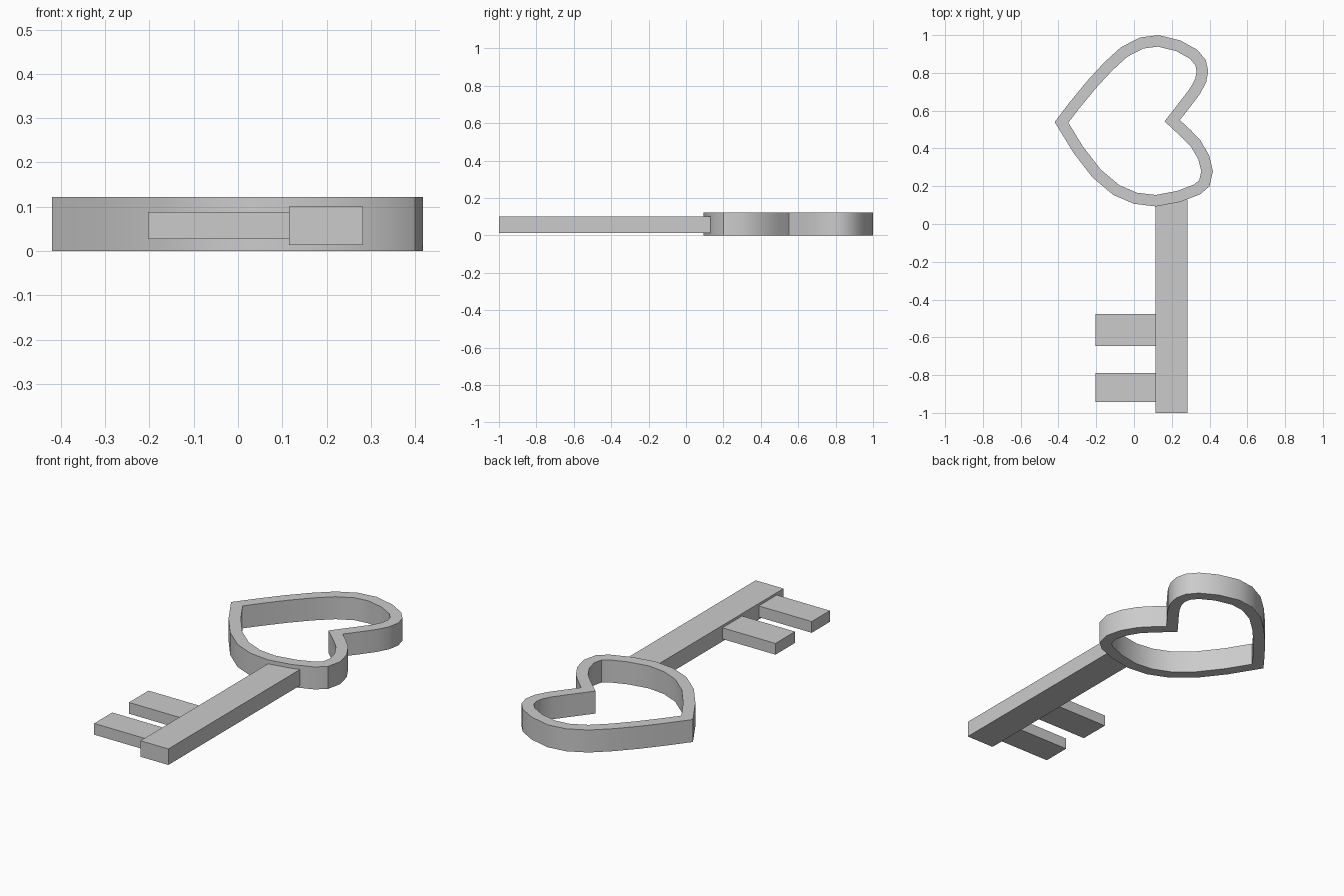
import bpy, bmesh
from mathutils import Vector

if "Cube" in bpy.data.objects:
    bpy.data.objects.remove(bpy.data.objects["Cube"])

# Outer outline of the heart bow, clockwise from the tip
OUTLINE = [(-.42, .54), (-.34, .645), (-.25, .755), (-.16, .853), (-.07, .935), (.03, .987),
           (.13, 1.0), (.245, .972), (.335, .922), (.38, .868), (.393, .81),
           (.382, .75), (.35, .69), (.305, .63), (.243, .55), (.3, .497), (.35, .445),
           (.397, .365), (.418, .28), (.4, .2), (.35, .157), (.245, .117),
           (.117, .093), (0, .107), (-.11, .154), (-.22, .247), (-.32, .376)]
WALL = .06


def inset(points, d):
    """Mitred inward offset of a clockwise loop."""
    pts = [Vector(p) for p in points]
    result = []
    for i, p in enumerate(pts):
        a = (p - pts[i - 1]).normalized()
        b = (pts[(i + 1) % len(pts)] - p).normalized()
        na, nb = Vector((a.y, -a.x)), Vector((b.y, -b.x))
        result.append(p + (na + nb) * d / (1 + na.dot(nb)))
    return result


def finish(name, bm):
    bmesh.ops.recalc_face_normals(bm, faces=bm.faces[:])
    mesh = bpy.data.meshes.new(name)
    bm.to_mesh(mesh)
    bm.free()
    ob = bpy.data.objects.new(name, mesh)
    bpy.context.collection.objects.link(ob)
    return ob


def ring(name, outer, inner, z0, z1):
    bm = bmesh.new()
    loops = [[bm.verts.new((p[0], p[1], z)) for p in pts]
             for pts, z in ((outer, z0), (outer, z1), (inner, z1), (inner, z0))]
    n = len(outer)
    for k in range(4):
        a, b = loops[k], loops[(k + 1) % 4]
        for i in range(n):
            j = (i + 1) % n
            bm.faces.new((a[i], a[j], b[j], b[i]))
    return finish(name, bm)


def box(name, lo, hi):
    bm = bmesh.new()
    bmesh.ops.create_cube(bm, size=1)
    for v in bm.verts:
        v.co = [l + (c + .5) * (h - l) for c, l, h in zip(v.co, lo, hi)]
    return finish(name, bm)


# Heart-shaped bow
bow = ring("heart_bow", OUTLINE, inset(OUTLINE, WALL), 0, .122)
bpy.context.view_layer.objects.active = bow
bow.select_set(True)
bpy.ops.object.shade_smooth_by_angle(angle=.6)

# Shaft, its end embedded in the bow wall
box("shaft", (.115, -1, .014), (.282, .13, .101))

# Two bit teeth
for i, (y0, y1) in enumerate(((-.645, -.477), (-.943, -.788))):
    box(f"tooth_{i + 1}", (-.203, y0, .027), (.12, y1, .088))
